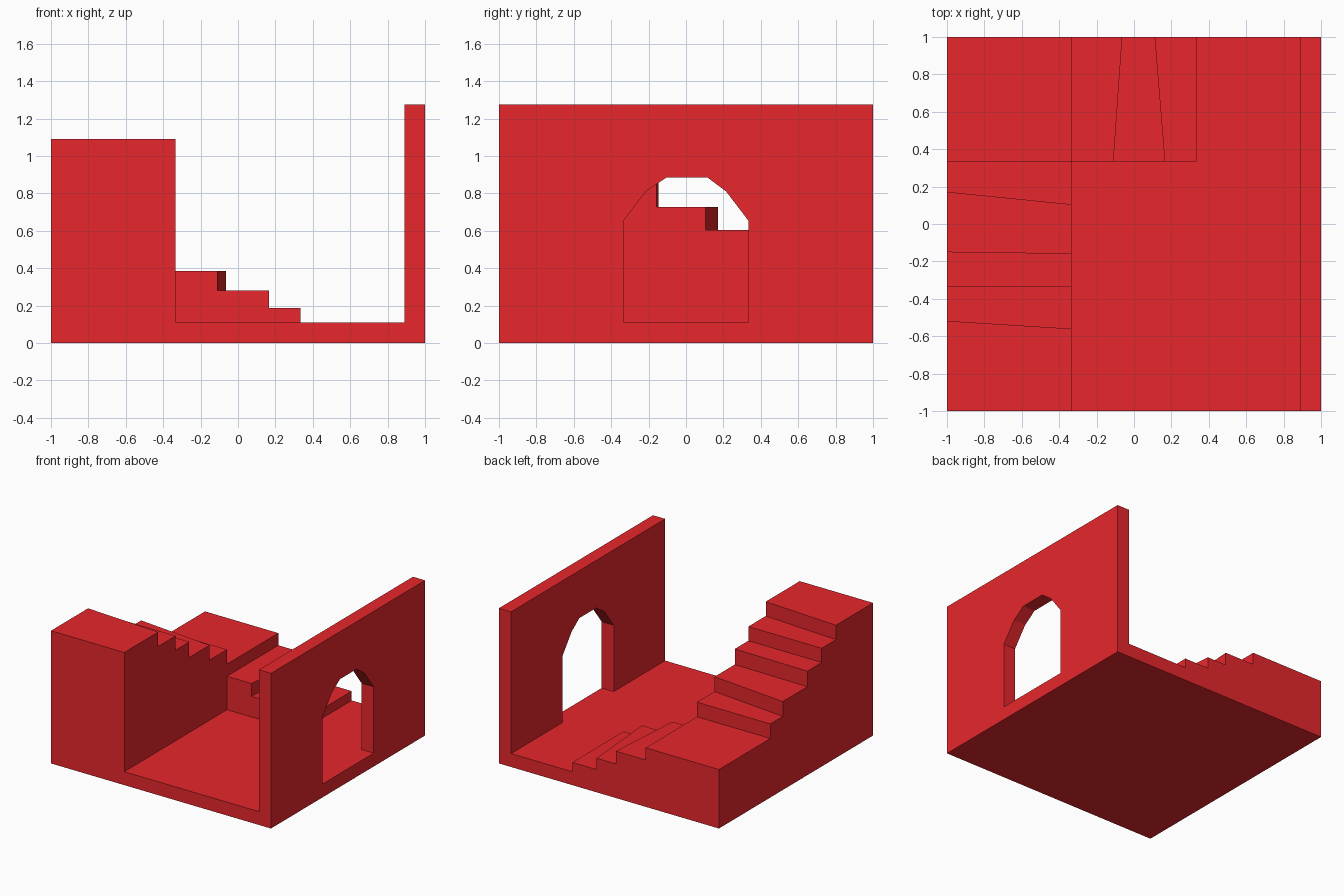
import bpy, bmesh
from mathutils import Vector

if "Cube" in bpy.data.objects:
    bpy.data.objects.remove(bpy.data.objects["Cube"])

red = bpy.data.materials.new("red")
red.diffuse_color = (0.8, 0.02, 0.025, 1)
red.use_nodes = True
red.node_tree.nodes["Principled BSDF"].inputs["Base Color"].default_value = red.diffuse_color


def prism(name, outline, offset):
    """Extrude a closed 3D outline along an offset vector."""
    bm = bmesh.new()
    face = bm.faces.new([bm.verts.new(p) for p in outline])
    new = bmesh.ops.extrude_face_region(bm, geom=[face])["geom"]
    verts = [g for g in new if isinstance(g, bmesh.types.BMVert)]
    bmesh.ops.translate(bm, verts=verts, vec=Vector(offset))
    bmesh.ops.recalc_face_normals(bm, faces=bm.faces)
    mesh = bpy.data.meshes.new(name)
    bm.to_mesh(mesh)
    bm.free()
    mesh.materials.append(red)
    obj = bpy.data.objects.new(name, mesh)
    bpy.context.collection.objects.link(obj)
    return obj


def block(name, plan, height):
    return prism(name, [(x, y, 0) for x, y in plan], (0, 0, height))


T = 1 / 3   # stair width lines sit on thirds of the room
FLOOR = 0.11

# floor slab
room = block("room", [(-1, -1), (1, -1), (1, 1), (-1, 1)], FLOOR)
parts = []

# wall with a faceted arch opening standing on the floor
arch = [(-T, 0), (-T, 0.655), (-0.215, 0.81), (-0.105, 0.885),
        (0.115, 0.885), (0.215, 0.81), (T, 0.655), (T, 0)]
profile = [(-1, 0)] + arch + [(1, 0), (1, 1.275), (-1, 1.275)]
parts.append(prism("arch_wall", [(0.89, y, z) for y, z in profile], (0.11, 0, 0)))

# lower flight: (riser x at inner side, riser x at back, tread height)
for inner, back, h in [(T, T, 0.187), (0.167, 0.113, 0.28),
                       (-0.11, -0.063, 0.385), (-T, -T, 0.485)]:
    parts.append(block("lower_step", [(-1, T), (inner, T), (back, 1), (-1, 1)], h))

# upper flight: (riser y at outer side, riser y at inner side, tread height)
for outer, inner, h in [(T, T, 0.605), (0.172, 0.105, 0.727), (-0.148, -0.157, 0.855),
                        (-T, -T, 0.972), (-0.518, -0.56, 1.09)]:
    parts.append(block("upper_step", [(-1, -1), (-T, -1), (-T, inner), (-1, outer)], h))

# weld everything into one clean solid
bpy.context.view_layer.objects.active = room
for part in parts:
    mod = room.modifiers.new("weld", 'BOOLEAN')
    mod.operation, mod.solver, mod.object = 'UNION', 'EXACT', part
    bpy.ops.object.modifier_apply(modifier=mod.name)
    bpy.data.objects.remove(part)

# merge leftover coplanar faces
bm = bmesh.new()
bm.from_mesh(room.data)
bmesh.ops.remove_doubles(bm, verts=bm.verts, dist=1e-4)
bmesh.ops.dissolve_limit(bm, angle_limit=0.01, verts=bm.verts, edges=bm.edges)
bm.to_mesh(room.data)
bm.free()
